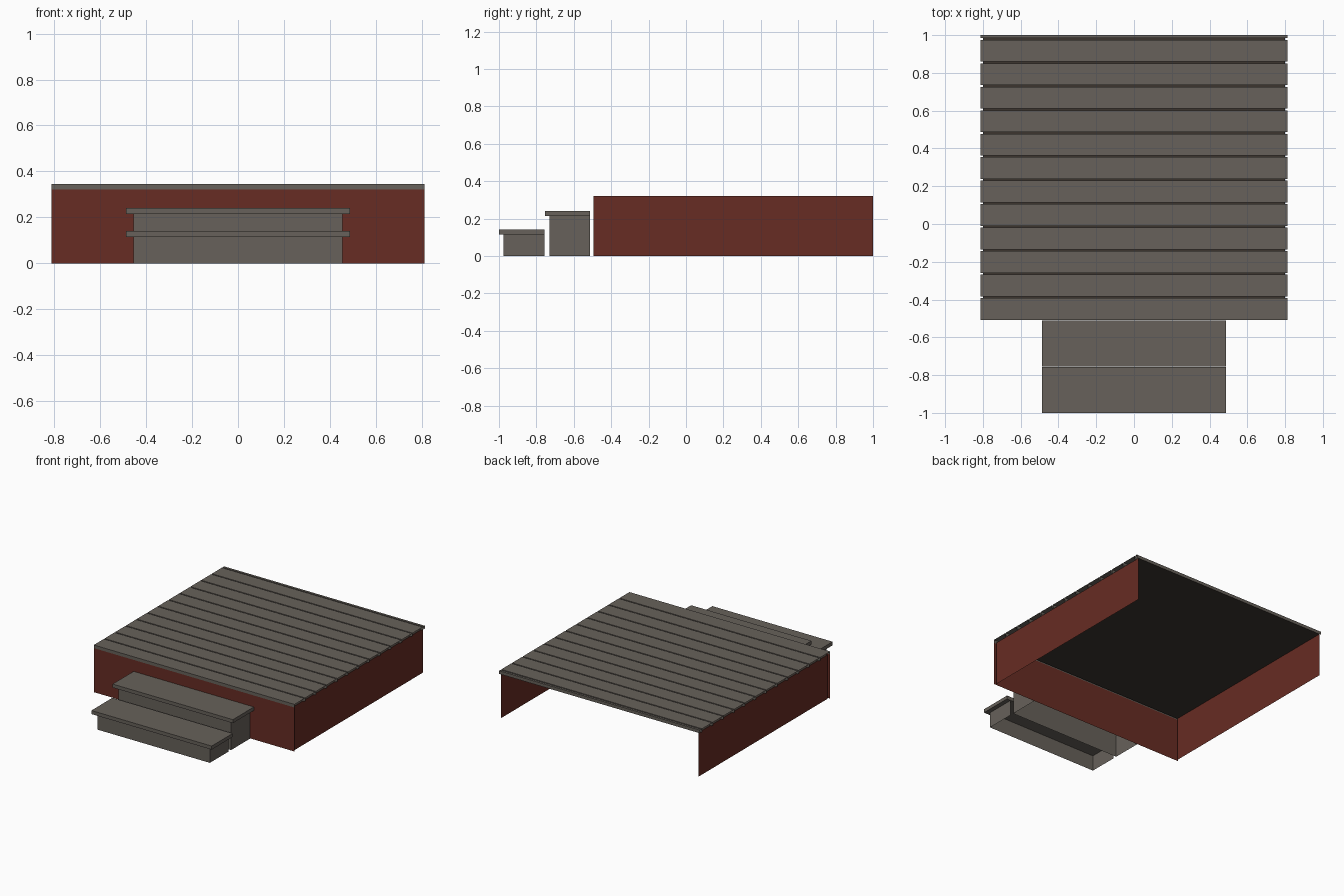
import bpy

cube = bpy.data.objects.get("Cube")
if cube:
    bpy.data.objects.remove(cube, do_unlink=True)


def material(name, rgb):
    m = bpy.data.materials.new(name)
    m.use_nodes = True
    m.diffuse_color = (*rgb, 1)
    m.node_tree.nodes["Principled BSDF"].inputs["Base Color"].default_value = (*rgb, 1)
    return m


WOOD = material("weathered grey wood", (0.135, 0.12, 0.103))
RED = material("barn red", (0.135, 0.025, 0.017))
DARK = material("dark underlay", (0.045, 0.035, 0.028))

# Corner indices of each side of a box
SIDES = {
    "bottom": (0, 2, 3, 1), "top": (4, 5, 7, 6),
    "front": (0, 1, 5, 4), "back": (2, 6, 7, 3),
    "left": (1, 3, 7, 5), "right": (0, 4, 6, 2),
}


def panels(name, mat, half_width, y, z, keep=tuple(SIDES)):
    """Box made only of the sides listed in keep."""
    corners = [(sx * half_width, cy, cz) for cz in z for cy in y for sx in (-1, 1)]
    faces = [SIDES[k] for k in keep]
    used = sorted({i for f in faces for i in f})
    mesh = bpy.data.meshes.new(name)
    mesh.from_pydata([corners[i] for i in used], [],
                     [[used.index(i) for i in f] for f in faces])
    mesh.materials.append(mat)
    obj = bpy.data.objects.new(name, mesh)
    bpy.context.collection.objects.link(obj)
    return obj


DECK_W, FRONT, BACK = 0.813, -0.507, 1.0
SKIRT_TOP, DECK_TOP = 0.322, 0.345

# Deck boards, open at the ends; the last one is ripped to a sliver
PITCH, GAP = 0.1242, 0.009
y = FRONT
number = 1
while y < BACK - GAP:
    panels(f"deck_board_{number}", WOOD, DECK_W, (y, min(y + PITCH - GAP, BACK)),
           (SKIRT_TOP, DECK_TOP), ("top", "front", "back"))
    y += PITCH
    number += 1

# Dark sheet under the boards
panels("deck_underlay", DARK, 0.80, (FRONT + 0.01, BACK), (0, SKIRT_TOP), ("top",))

# Skirting: front and two sides, open at the back
panels("front_skirt", RED, DECK_W, (FRONT, BACK), (0, SKIRT_TOP), ("front",))
for side in ("left", "right"):
    panels(f"{side}_skirt", RED, 0.80, (-0.495, BACK), (0, SKIRT_TOP), (side,))

# Two steps: hollow base with an overhanging tread
for name, front, back, base_top in (("lower", -1.0, -0.757, 0.115),
                                    ("upper", -0.755, -0.512, 0.215)):
    panels(f"{name}_step_base", WOOD, 0.455, (front + 0.025, back), (0, base_top),
           ("front", "left", "right"))
    panels(f"{name}_step_tread", WOOD, 0.487, (front, back), (base_top, base_top + 0.026))
